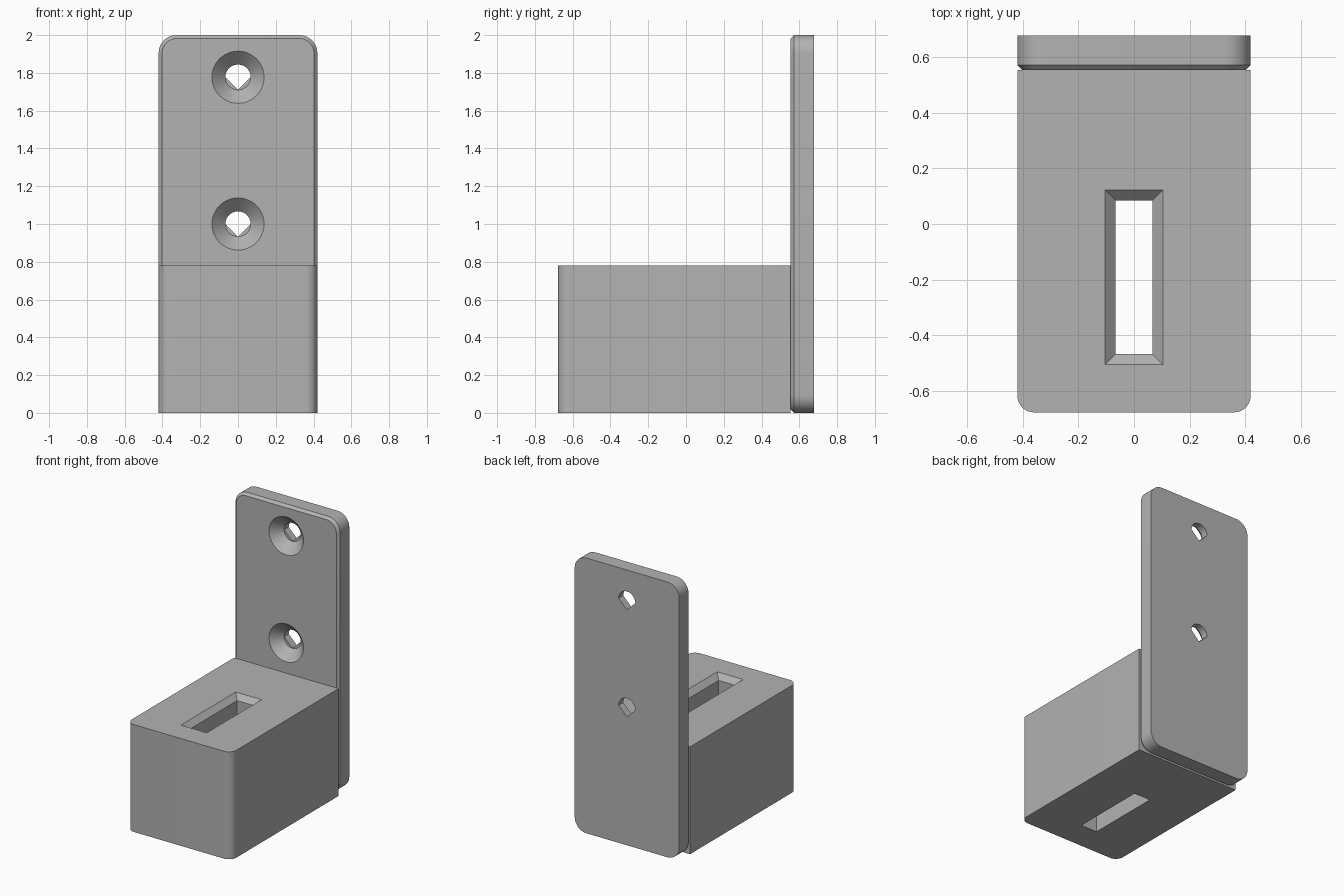
import bpy
import bmesh
from math import sin, cos, pi, radians
from mathutils import Vector

cube = bpy.data.objects.get("Cube")
if cube:
    bpy.data.objects.remove(cube, do_unlink=True)

grey = bpy.data.materials.new("matte_grey")
grey.use_nodes = True
grey.diffuse_color = (0.45, 0.45, 0.45, 1)
grey.node_tree.nodes["Principled BSDF"].inputs["Base Color"].default_value = grey.diffuse_color


def rounded_rect(w, h, radii, steps=10):
    """Outline from the top right corner, counterclockwise; one radius per corner."""
    pts = []
    signs = ((1, 1), (-1, 1), (-1, -1), (1, -1))
    for i, ((sx, sy), r) in enumerate(zip(signs, radii)):
        n = steps if r else 0
        for k in range(n + 1):
            a = pi / 2 * (i + k / max(n, 1))
            pts.append((sx * (w / 2 - r) + r * cos(a), sy * (h / 2 - r) + r * sin(a)))
    return pts


def circle(r, steps=64):
    return [(r * cos(2 * pi * k / steps), r * sin(2 * pi * k / steps)) for k in range(steps)]


def pointed_hole(r):
    """Round upper half with a straight-sided point below."""
    return [(x, y) if y >= -1e-6 else (x * r / (abs(x) + abs(y)), y * r / (abs(x) + abs(y)))
            for x, y in circle(r)]


def along_z(pts, z, cy=0):
    return [Vector((x, y + cy, z)) for x, y in pts]


def along_y(pts, y, cz):
    return [Vector((x, y, z + cz)) for x, z in pts]


def loft(name, rings):
    bm = bmesh.new()
    loops = [[bm.verts.new(p) for p in ring] for ring in rings]
    for a, b in zip(loops, loops[1:]):
        for i in range(len(a)):
            j = (i + 1) % len(a)
            bm.faces.new((a[i], a[j], b[j], b[i]))
    bm.faces.new(loops[0])
    bm.faces.new(loops[-1])
    bmesh.ops.remove_doubles(bm, verts=bm.verts, dist=1e-5)
    bmesh.ops.recalc_face_normals(bm, faces=bm.faces)
    mesh = bpy.data.meshes.new(name)
    bm.to_mesh(mesh)
    bm.free()
    mesh.materials.append(grey)
    obj = bpy.data.objects.new(name, mesh)
    bpy.context.collection.objects.link(obj)
    return obj


def activate(obj):
    bpy.ops.object.select_all(action='DESELECT')
    obj.select_set(True)
    bpy.context.view_layer.objects.active = obj


def cut(obj, cutter):
    activate(obj)
    mod = obj.modifiers.new("cut", 'BOOLEAN')
    mod.operation = 'DIFFERENCE'
    mod.solver = 'EXACT'
    mod.object = cutter
    bpy.ops.object.modifier_apply(modifier=mod.name)
    bpy.data.objects.remove(cutter, do_unlink=True)


front, seam, back = -0.678, 0.554, 0.678
width, block_top, height = 0.84, 0.78, 2.0

# Block with rounded front corners
outline = rounded_rect(width, seam - front, (0, 0, 0.06, 0.06))
mid = (seam + front) / 2
block = loft("block", [along_z(outline, 0, mid), along_z(outline, block_top, mid)])

# Through slot with a chamfered mouth
chamfer, eps, slot_y = 0.038, 0.02, -0.192
narrow = rounded_rect(0.132, 0.553, (0,) * 4)
grow = 2 * (chamfer + eps)
wide = rounded_rect(0.132 + grow, 0.553 + grow, (0,) * 4)
cut(block, loft("slot_cutter", [along_z(narrow, -0.1, slot_y),
                                along_z(narrow, block_top - chamfer, slot_y),
                                along_z(wide, block_top + eps, slot_y)]))

# Mounting plate with a bevelled front rim
bevel, corner = 0.018, 0.095
face = rounded_rect(width - 2 * bevel, height - 2 * bevel, (corner - bevel,) * 4)
rim = rounded_rect(width, height, (corner,) * 4)
plate = loft("mounting_plate", [along_y(face, seam, height / 2),
                                along_y(rim, seam + bevel, height / 2),
                                along_y(rim, back, height / 2)])

# Countersunk screw holes
bore, sink = 0.067, 0.071
for z in (1.0, 1.777):
    cut(plate, loft("hole_cutter", [along_y(circle(bore + sink + eps), seam - eps, z),
                                    along_y(circle(bore), seam + sink, z),
                                    along_y(pointed_hole(bore), seam + sink, z),
                                    along_y(pointed_hole(bore), back + 0.1, z)]))

for obj in (block, plate):
    activate(obj)
    bpy.ops.object.shade_smooth_by_angle(angle=radians(30))
